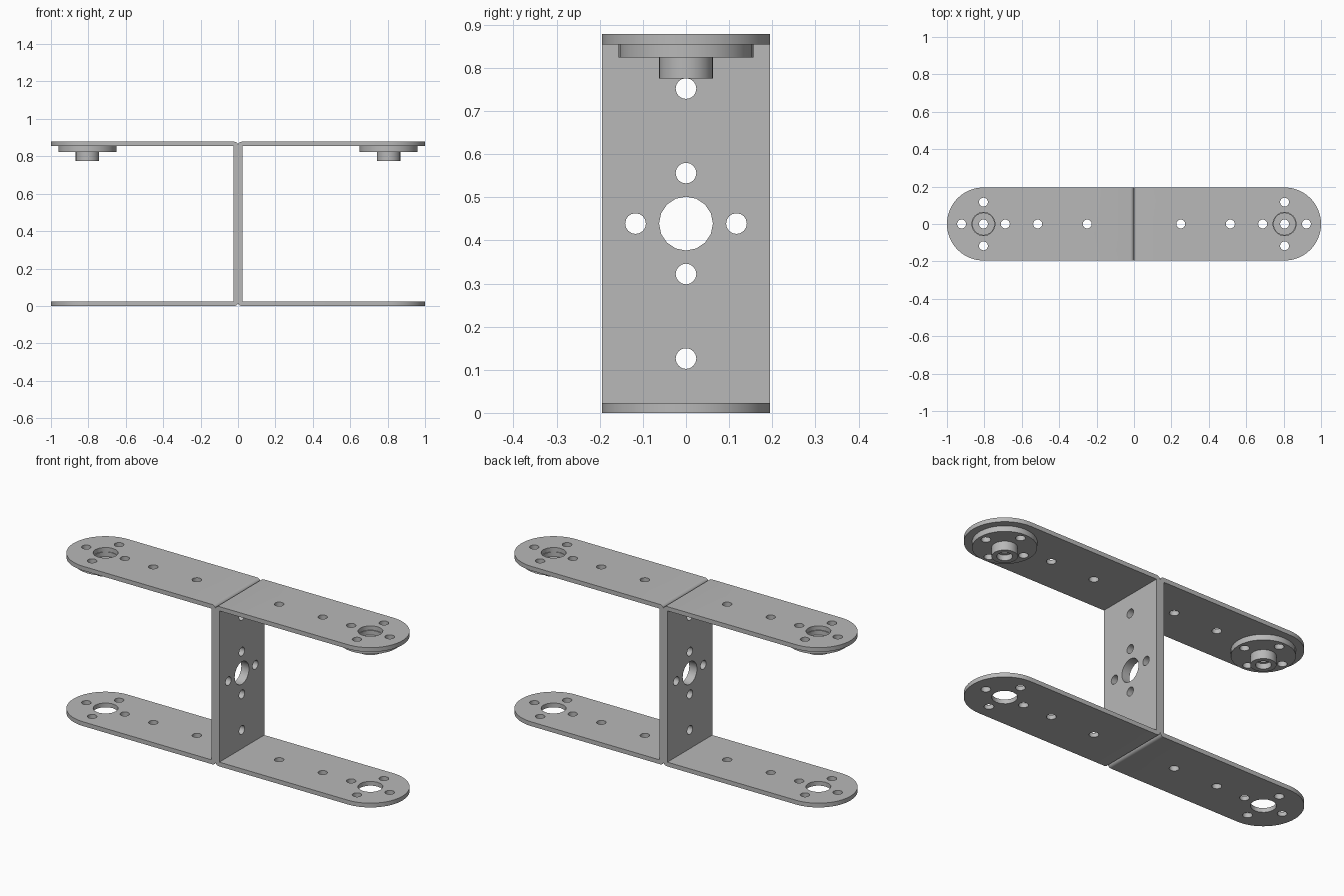
import bpy, bmesh, math
from mathutils import Matrix

if "Cube" in bpy.data.objects:
    bpy.data.objects.remove(bpy.data.objects["Cube"], do_unlink=True)

H, T, W = 0.878, 0.0235, 0.195     # height, sheet thickness, half width
CX, RING = 0.805, 0.117            # hub centre, bolt circle radius
SMALL, BIG = 0.024, 0.0625         # hole radii
BEND = 0.02

grey = bpy.data.materials.new("bare_metal_grey")
grey.use_nodes = True
colour = (0.48, 0.48, 0.48, 1)
grey.diffuse_color = colour
grey.node_tree.nodes["Principled BSDF"].inputs["Base Color"].default_value = colour


def make(name, bm):
    bmesh.ops.recalc_face_normals(bm, faces=bm.faces[:])
    mesh = bpy.data.meshes.new(name)
    bm.to_mesh(mesh)
    bm.free()
    mesh.materials.append(grey)
    ob = bpy.data.objects.new(name, mesh)
    bpy.context.collection.objects.link(ob)
    return ob


def prism(name, points, move):
    """Extrude a closed outline along a vector."""
    bm = bmesh.new()
    face = bm.faces.new([bm.verts.new(p) for p in points])
    new = bmesh.ops.extrude_face_region(bm, geom=[face])["geom"]
    bmesh.ops.translate(bm, vec=move, verts=[v for v in new if isinstance(v, bmesh.types.BMVert)])
    return make(name, bm)


def drills(holes):
    """One cutter mesh from (centre, radius, axis, length) cylinders."""
    bm = bmesh.new()
    for centre, radius, axis, length in holes:
        turn = Matrix.Rotation(math.pi / 2, 4, 'Y') if axis == 'X' else Matrix()
        bmesh.ops.create_cone(bm, cap_ends=True, segments=16, radius1=radius, radius2=radius,
                              depth=length, matrix=Matrix.Translation(centre) @ turn)
    return make("cutter", bm)


def cut(ob, cutter, operation):
    cutter.hide_render = True
    mod = ob.modifiers.new("cut", 'BOOLEAN')
    mod.operation, mod.object, mod.solver = operation, cutter, 'EXACT'
    bpy.context.view_layer.objects.active = ob
    bpy.ops.object.modifier_apply(modifier=mod.name)
    bpy.data.objects.remove(cutter, do_unlink=True)


def smooth(ob):
    bpy.ops.object.select_all(action='DESELECT')
    ob.select_set(True)
    bpy.context.view_layer.objects.active = ob
    bpy.ops.object.shade_smooth_by_angle(angle=math.radians(30))


def arc(cx, cy, r, start, end, n):
    angles = [math.radians(start + (end - start) * i / n) for i in range(n + 1)]
    return [(cx + r * math.cos(a), cy + r * math.sin(a)) for a in angles]


cross = [(RING, 0), (-RING, 0), (0, RING), (0, -RING)]

for side, s in (("left", 1), ("right", -1)):
    # U-shaped bracket with rounded outer bends
    outline = [(1.05, 0), (1.05, T), (T, T), (T, H - T), (1.05, H - T), (1.05, H)]
    outline += arc(BEND, H - BEND, BEND, 90, 180, 5) + arc(BEND, BEND, BEND, 180, 270, 5)
    bracket = prism(side + "_bracket", [(s * x, -W, z) for x, z in outline], (0, 2 * W, 0))

    # round arm ends
    stadium = [(-0.1, 0.3), (-0.1, -0.3), (0.2, -0.3), (0.2, -W)]
    stadium += arc(CX, 0, W, -90, 90, 32) + [(0.2, W), (0.2, 0.3)]
    cut(bracket, prism("cutter", [(s * x, y, -0.1) for x, y in stadium], (0, 0, 1.2)), 'INTERSECT')

    # holes through both arms and through the web
    mid = H / 2
    holes = [((s * CX, 0, mid), BIG, 'Z', 2), ((0, 0, mid), BIG, 'X', 0.2)]
    holes += [((s * (CX + a), b, mid), SMALL, 'Z', 2) for a, b in cross]
    holes += [((s * x, 0, mid), SMALL, 'Z', 2) for x in (0.25, 0.515)]
    holes += [((0, a, mid + b), SMALL, 'X', 0.2) for a, b in cross]
    holes += [((0, 0, mid + d), SMALL, 'X', 0.2) for d in (-0.313, 0.313)]
    cut(bracket, drills(holes), 'DIFFERENCE')
    smooth(bracket)

    # turned servo disc with stepped bore, under the upper arm
    top, step, low = H - T, 0.824, 0.775
    profile = [(SMALL, 0.83), (0.058, 0.83), (0.058, top), (0.156, top), (0.156, step),
               (BIG, step), (BIG, low), (0.038, low), (0.038, 0.805), (SMALL, 0.805)]
    bm = bmesh.new()
    n = 32
    rings = [[bm.verts.new((s * CX + r * math.cos(math.tau * i / n),
                            r * math.sin(math.tau * i / n), z)) for i in range(n)]
             for r, z in profile]
    for j, ring in enumerate(rings):
        prev = rings[j - 1]
        for i in range(n):
            k = (i + 1) % n
            bm.faces.new((prev[i], prev[k], ring[k], ring[i]))
    disc = make(side + "_servo_disc", bm)
    cut(disc, drills([((s * CX + a, b, step), SMALL, 'Z', 0.3) for a, b in cross]), 'DIFFERENCE')
    smooth(disc)
